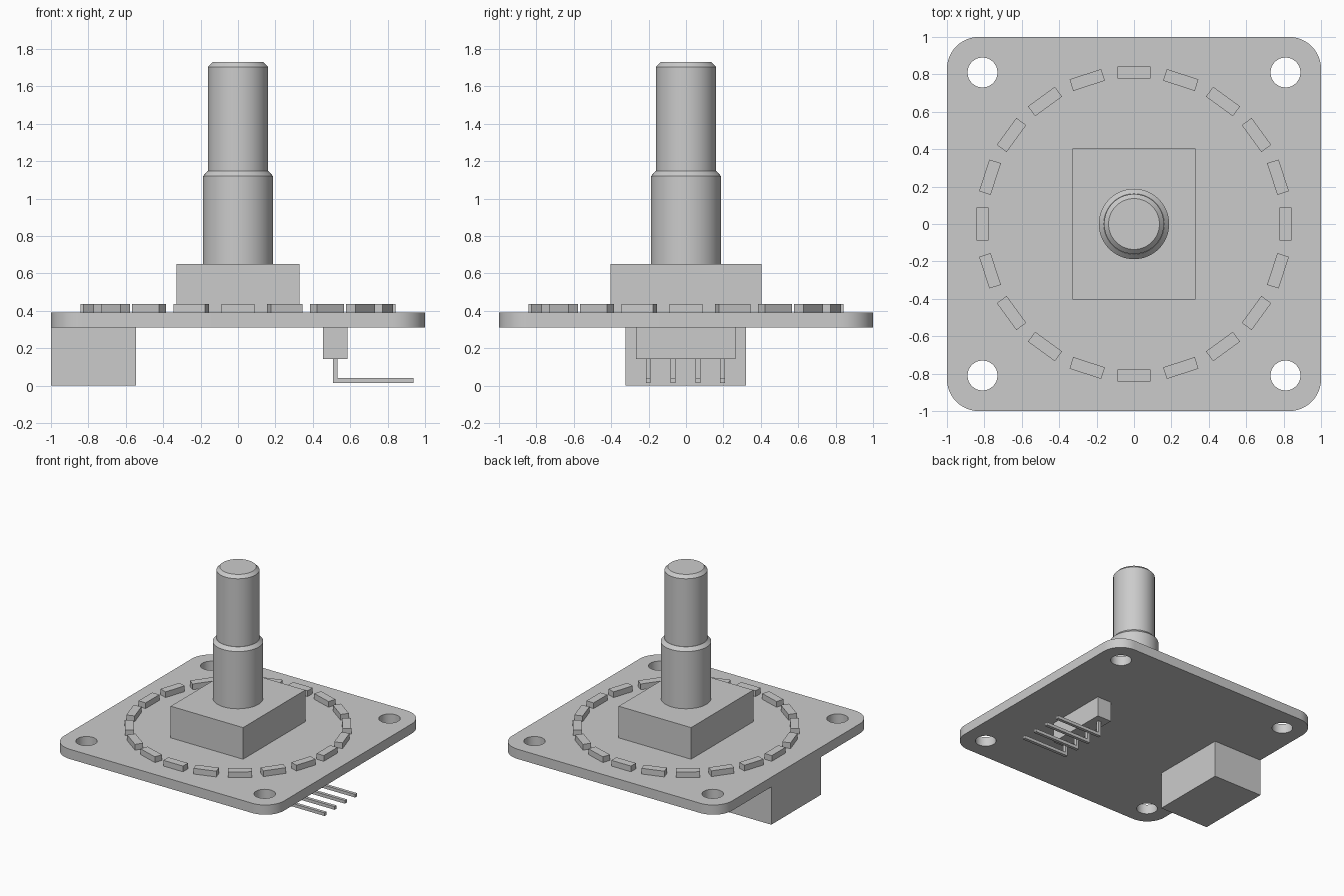
import bpy, bmesh
from math import sin, cos, pi, radians
from mathutils import Matrix, Vector

cube = bpy.data.objects.get("Cube")
if cube:
    bpy.data.objects.remove(cube, do_unlink=True)

grey = bpy.data.materials.new("plain grey")
grey.use_nodes = True
COLOUR = (0.6, 0.6, 0.6, 1)
grey.diffuse_color = COLOUR
grey.node_tree.nodes["Principled BSDF"].inputs["Base Color"].default_value = COLOUR


def finish(name, bm, smooth=False):
    """Turn a bmesh into a named object in the scene."""
    bmesh.ops.recalc_face_normals(bm, faces=bm.faces[:])
    mesh = bpy.data.meshes.new(name)
    bm.to_mesh(mesh)
    bm.free()
    mesh.materials.append(grey)
    obj = bpy.data.objects.new(name, mesh)
    bpy.context.collection.objects.link(obj)
    if smooth:
        bpy.ops.object.select_all(action="DESELECT")
        obj.select_set(True)
        bpy.context.view_layer.objects.active = obj
        bpy.ops.object.shade_smooth_by_angle(angle=radians(30))
    return obj


def box(name, x, y, z, turn=0.0):
    """Box from ranges on each axis, turned about the z axis."""
    size = [b - a for a, b in (x, y, z)]
    mid = [(a + b) / 2 for a, b in (x, y, z)]
    matrix = Matrix.Rotation(turn, 4, "Z") @ Matrix.Translation(mid) @ Matrix.Diagonal((*size, 1))
    bm = bmesh.new()
    bmesh.ops.create_cube(bm, size=1, matrix=matrix)
    return finish(name, bm)


def extrude_outlines(name, loops, offset, smooth=False):
    """Fill closed outlines (inner ones become holes) and give them thickness."""
    bm = bmesh.new()
    edges = []
    for loop in loops:
        verts = [bm.verts.new(p) for p in loop]
        edges += [bm.edges.new((a, b)) for a, b in zip(verts, verts[1:] + verts[:1])]
    bmesh.ops.triangle_fill(bm, edges=edges, use_beauty=True)
    ext = bmesh.ops.extrude_face_region(bm, geom=bm.faces[:], use_keep_orig=True)
    moved = [g for g in ext["geom"] if isinstance(g, bmesh.types.BMVert)]
    bmesh.ops.translate(bm, verts=moved, vec=offset)
    return finish(name, bm, smooth)


def arc(cx, cy, z, r, start, sweep, steps):
    return [(cx + r * cos(start + sweep * i / steps),
             cy + r * sin(start + sweep * i / steps), z) for i in range(steps + 1)]


# Circuit board: rounded square with four mounting holes
BOTTOM, TOP = 0.31, 0.39
RADIUS, HOLE = 0.17, 0.81
signs = [(1, 1), (-1, 1), (-1, -1), (1, -1)]
outline = []
for i, (sx, sy) in enumerate(signs):
    inner = 1 - RADIUS
    outline += arc(sx * inner, sy * inner, BOTTOM, RADIUS, i * pi / 2, pi / 2, 12)
holes = [arc(sx * HOLE, sy * HOLE, BOTTOM, 0.08, 0, 2 * pi, 32)[:-1] for sx, sy in signs]
extrude_outlines("circuit_board", [outline] + holes, Vector((0, 0, TOP - BOTTOM)), smooth=True)

# Ring of small lights
LIGHTS = 20
for i in range(LIGHTS):
    box(f"ring_light_{i + 1}", (0.777, 0.842), (-0.089, 0.089), (TOP, 0.437),
        turn=2 * pi * i / LIGHTS)

# Rotary encoder: body and stepped shaft with chamfers
box("encoder_body", (-0.329, 0.329), (-0.404, 0.404), (TOP, 0.65))
profile = [(0, 0.65), (0.188, 0.65), (0.188, 1.12), (0.162, 1.147),
           (0.16, 1.147), (0.16, 1.705), (0.136, 1.73), (0, 1.73)]
bm = bmesh.new()
verts = [bm.verts.new((r, 0, z)) for r, z in profile]
edges = [bm.edges.new(pair) for pair in zip(verts, verts[1:])]
bmesh.ops.spin(bm, geom=verts + edges, cent=(0, 0, 0), axis=(0, 0, 1),
               angle=2 * pi, steps=64, use_merge=True)
bmesh.ops.remove_doubles(bm, verts=bm.verts[:], dist=0.0005)
finish("encoder_shaft", bm, smooth=True)

# Connector block under one edge
box("connector_block", (-1, -0.545), (-0.323, 0.321), (0, BOTTOM))

# Pin header with four bent pins
box("header_block", (0.454, 0.585), (-0.266, 0.264), (0.142, BOTTOM))
WIDTH, PITCH = 0.026, 0.1325
elbow = [(0.508, 0.142), (0.508, 0.014), (0.937, 0.014),
         (0.937, 0.04), (0.532, 0.04), (0.532, 0.142)]
for i in range(4):
    y = (i - 1.5) * PITCH - 0.003 - WIDTH / 2
    extrude_outlines(f"header_pin_{i + 1}", [[(x, y, z) for x, z in elbow]],
                     Vector((0, WIDTH, 0)))
